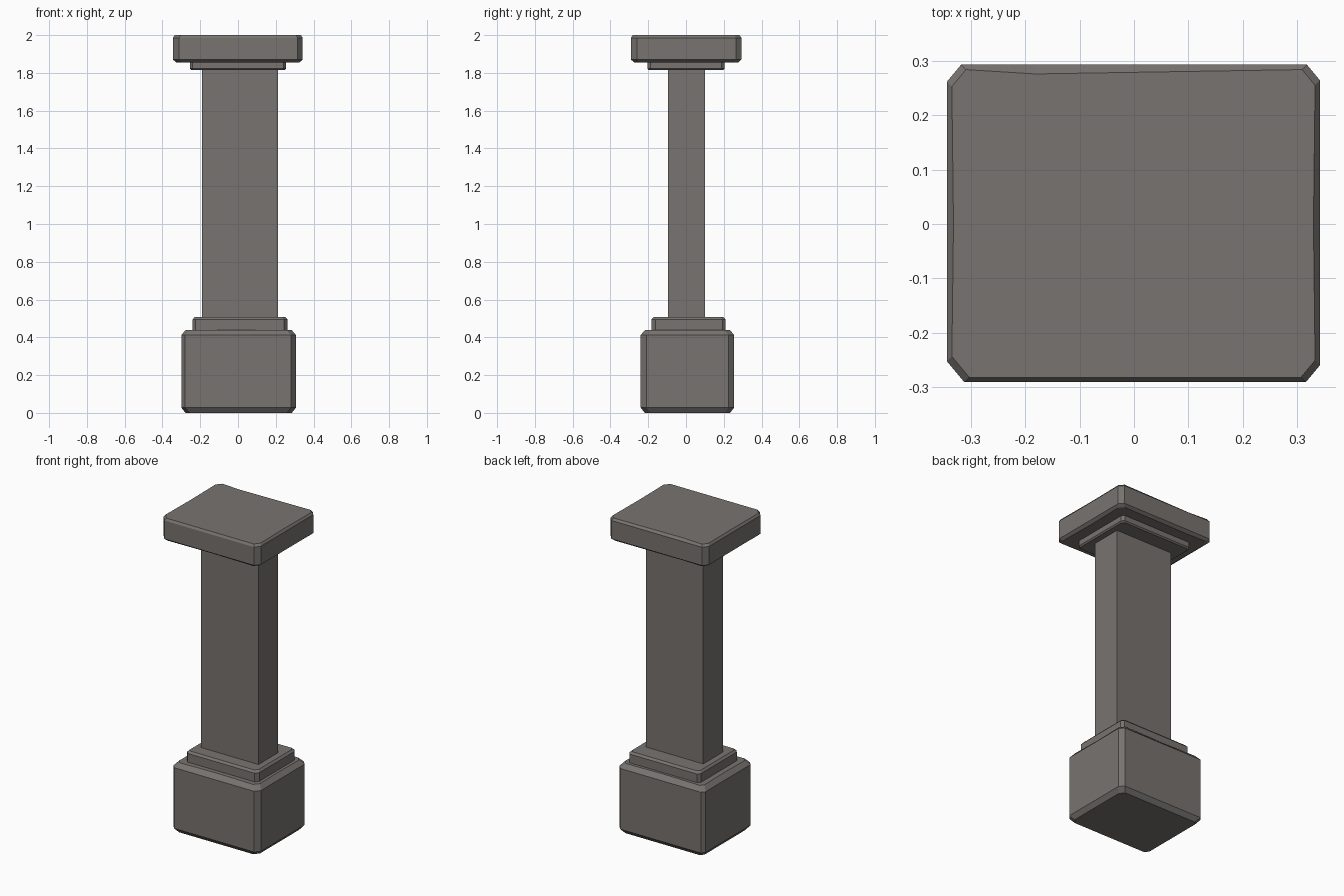
import bpy, bmesh

if "Cube" in bpy.data.objects:
    bpy.data.objects.remove(bpy.data.objects["Cube"])

stone = bpy.data.materials.new("weathered_stone")
stone.diffuse_color = (0.185, 0.172, 0.16, 1)
stone.use_nodes = True
stone.node_tree.nodes["Principled BSDF"].inputs["Base Color"].default_value = stone.diffuse_color


def block(name, x0, x1, y0, y1, levels, corners, mids=(0.5, 0.5, 0.5, 0.5)):
    """Worn stone block: a stack of rings with cut corners.
    levels: (z, inset, chip depth per side), corners: cut size at
    front-left, front-right, back-right, back-left."""
    bm = bmesh.new()
    rings = []
    for z, i, chips in levels:
        a, b, c, d = x0 + i, x1 - i, y0 + i, y1 - i
        k = corners
        mx = [a + (b - a) * mids[0], b - (b - a) * mids[2]]
        my = [c + (d - c) * mids[1], d - (d - c) * mids[3]]
        pts = [(a + k[0], c), (mx[0], c + chips[0]), (b - k[1], c),
               (b, c + k[1] * 1.2), (b - chips[1], my[0]), (b, d - k[2] * 1.2),
               (b - k[2], d), (mx[1], d - chips[2]), (a + k[3], d),
               (a, d - k[3] * 1.2), (a + chips[3], my[1]), (a, c + k[0] * 1.2)]
        rings.append([bm.verts.new((x, y, z)) for x, y in pts])
    n = len(rings[0])
    for lo, hi in zip(rings, rings[1:]):
        for j in range(n):
            m = (j + 1) % n
            bm.faces.new((lo[j], lo[m], hi[m], hi[j]))
    bm.faces.new(rings[0][::-1])
    bm.faces.new(rings[-1])
    bmesh.ops.recalc_face_normals(bm, faces=bm.faces)
    me = bpy.data.meshes.new(name)
    bm.to_mesh(me)
    bm.free()
    me.materials.append(stone)
    ob = bpy.data.objects.new(name, me)
    bpy.context.collection.objects.link(ob)
    return ob


O = (0, 0, 0, 0)

# heavy base block
block("base_block", -0.30, 0.307, -0.24, 0.255,
      [(0.0, 0.022, O), (0.028, 0.0, O), (0.412, 0.0, O), (0.44, 0.024, (0.006, 0.004, 0.006, 0.004))],
      (0.02, 0.026, 0.024, 0.018))

# step between base and shaft
block("base_step", -0.24, 0.262, -0.183, 0.21,
      [(0.42, 0.0, O), (0.495, 0.0, O), (0.508, 0.012, O)],
      (0.015, 0.018, 0.015, 0.015))

# plain shaft
bpy.ops.mesh.primitive_cube_add(size=1, location=(0.01, 0.002, 1.16))
shaft = bpy.context.object
shaft.name = "shaft"
shaft.scale = (0.402, 0.197, 1.35)
shaft.data.materials.append(stone)

# neck under the cap
block("neck_step", -0.255, 0.255, -0.205, 0.205,
      [(1.815, 0.008, O), (1.823, 0.0, O), (1.87, 0.0, O)],
      (0.014, 0.014, 0.014, 0.014))

# cap slab with a chipped back edge
block("cap_slab", -0.344, 0.342, -0.291, 0.293,
      [(1.856, 0.016, (0.005, 0.004, 0.005, 0.004)), (1.870, 0.0, O),
       (1.986, 0.0, O), (2.0, 0.009, (0.0, 0.003, 0.008, 0.003))],
      (0.032, 0.026, 0.024, 0.026), (0.5, 0.5, 0.77, 0.5))
